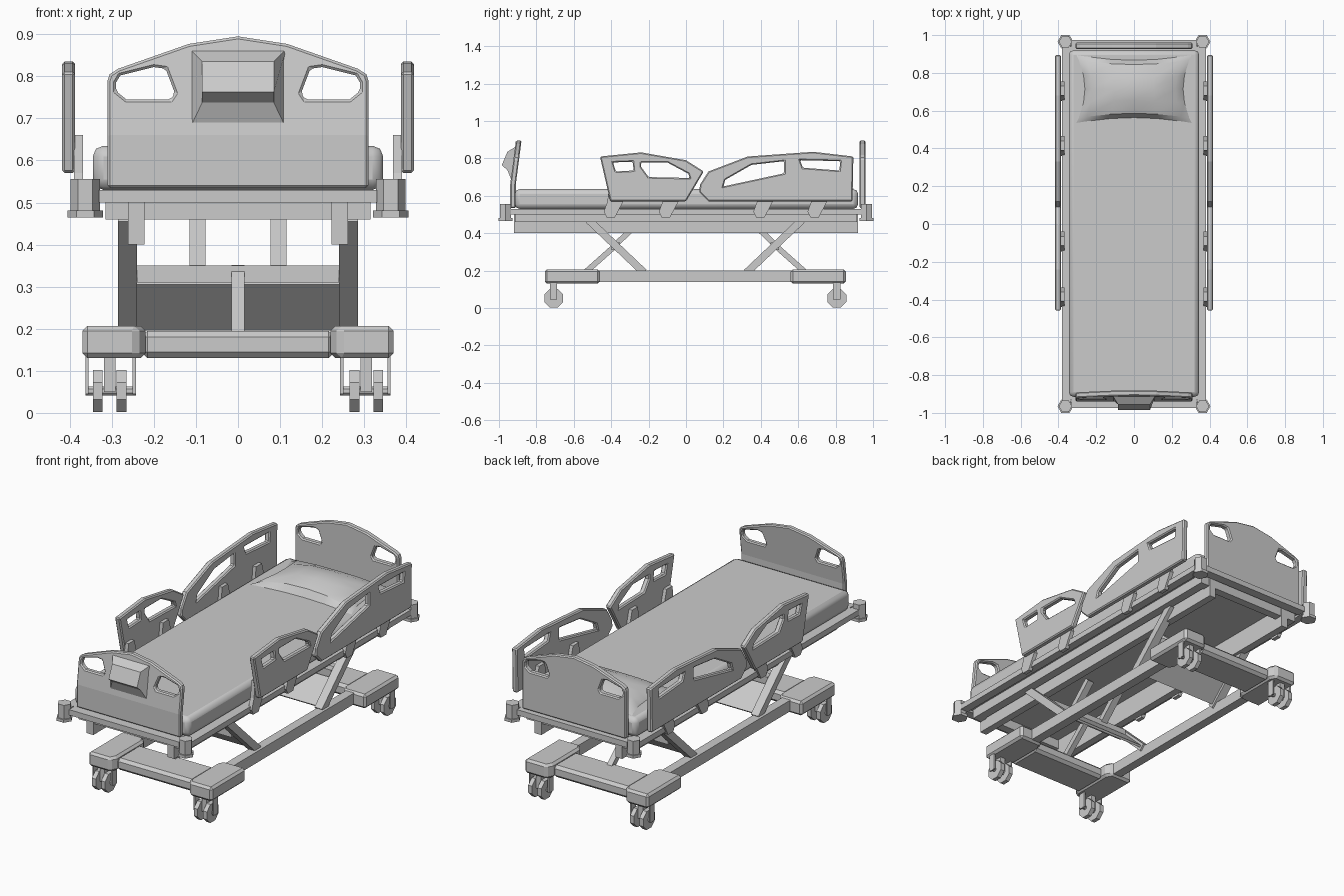
import bpy, bmesh, math
from mathutils import Vector, Matrix

cube = bpy.data.objects.get("Cube")
if cube:
    bpy.data.objects.remove(cube, do_unlink=True)

GREY = (0.6, 0.6, 0.6, 1)
mat = bpy.data.materials.new("light_grey")
mat.use_nodes = True
mat.diffuse_color = GREY
for node in mat.node_tree.nodes:
    if node.type == 'BSDF_PRINCIPLED':
        node.inputs["Base Color"].default_value = GREY

SIDES = (("right", -1), ("left", 1))


def finish(bm, name, bevel=0, segments=1, smooth=False):
    bmesh.ops.recalc_face_normals(bm, faces=bm.faces)
    mesh = bpy.data.meshes.new(name)
    bm.to_mesh(mesh)
    bm.free()
    obj = bpy.data.objects.new(name, mesh)
    bpy.context.collection.objects.link(obj)
    mesh.materials.append(mat)
    if bevel:
        mod = obj.modifiers.new("edge", 'BEVEL')
        mod.width, mod.segments = bevel, segments
        mod.limit_method, mod.angle_limit = 'ANGLE', math.radians(50)
        mod.loop_slide = False
    if smooth:
        for o in bpy.context.selected_objects:
            o.select_set(False)
        obj.select_set(True)
        bpy.context.view_layer.objects.active = obj
        bpy.ops.object.shade_smooth_by_angle(angle=math.radians(35))
    return obj


def box(name, x, y, z, **kw):
    """Box from (low, high) ranges."""
    bm = bmesh.new()
    size = [b - a for a, b in (x, y, z)]
    mid = [(a + b) / 2 for a, b in (x, y, z)]
    bmesh.ops.create_cube(bm, size=1, matrix=Matrix.Translation(mid) @ Matrix.Diagonal((*size, 1)))
    return finish(bm, name, **kw)


def beam(name, x, p, q, thick):
    """Slanted bar spanning an x range, running from p to q in (y, z)."""
    a, b = Vector(p), Vector(q)
    d = (b - a).normalized() * thick / 2
    n = Vector((-d.y, d.x))
    return sheet(name, [[a + n, b + n, b - n, a - n]], x, 'x')


def sheet(name, loops, span, axis, bend=None, **kw):
    """Outline with optional holes, extruded over span along an axis."""
    bm = bmesh.new()
    place = {'x': lambda u, v, w: (w, u, v), 'y': lambda u, v, w: (u, w, v),
             'z': lambda u, v, w: (u, v, w)}[axis]
    edges = []
    for loop in loops:
        vs = [bm.verts.new(place(u, v, span[0])) for u, v in loop]
        edges += [bm.edges.new((vs[i - 1], vs[i])) for i in range(len(vs))]
    bmesh.ops.triangle_fill(bm, use_beauty=True, edges=edges)
    res = bmesh.ops.extrude_face_region(bm, geom=bm.faces[:])
    top = [g for g in res["geom"] if isinstance(g, bmesh.types.BMVert)]
    bmesh.ops.translate(bm, verts=top, vec=place(0, 0, span[1] - span[0]))
    if bend:
        bmesh.ops.bisect_plane(bm, geom=bm.verts[:] + bm.edges[:] + bm.faces[:],
                               plane_co=(0, 0, bend), plane_no=(0, 0, 1))
        for v in bm.verts:
            v.co.y += max(0, v.co.z - bend) * 0.13
    return finish(bm, name, **kw)


def cylinder(name, r, depth, loc, sides, axis='z', **kw):
    bm = bmesh.new()
    rot = Matrix.Rotation(math.pi / 2, 4, 'Y') if axis == 'x' else Matrix.Identity(4)
    turn = Matrix.Rotation(math.pi / sides if axis == 'x' else math.pi / 2, 4, 'Z')
    bmesh.ops.create_cone(bm, cap_ends=True, segments=sides, radius1=r, radius2=r, depth=depth,
                          matrix=Matrix.Translation(loc) @ rot @ turn)
    return finish(bm, name, **kw)


# Mattress
box("mattress", (-.345, .345), (-.915, .92), (.53, .635), bevel=.025, segments=2, smooth=True)

# Pillow with pinched sides and a puffed top
bm = bmesh.new()
steps = (-1, -.85, -.4, 0, .4, .85, 1)
rows = []
for v in steps:
    row = []
    for u in steps:
        x = u * (.305 - .045 * (1 - v * v))
        y = .715 + v * (.18 - .028 * (1 - u * u))
        row.append(bm.verts.new((x, y, .637 + .075 * math.sqrt((1 - u * u) * (1 - v * v)))))
    rows.append(row)
for j in range(len(steps) - 1):
    for i in range(len(steps) - 1):
        bm.faces.new((rows[j][i], rows[j][i + 1], rows[j + 1][i + 1], rows[j + 1][i]))
bm.faces.new(rows[0][::-1] + [r[0] for r in rows[1:]] + rows[-1][1:] + [r[-1] for r in rows[-2:0:-1]])
finish(bm, "pillow", smooth=True)

# Deck and its frame
box("deck", (-.36, .36), (-.93, .94), (.512, .53))
for end, s in (("foot", -1), ("head", 1)):
    box(end + "_frame_bar", (-.33, .33), sorted((s * .925, s * .975)), (.5, .53))
    box(end + "_cross_beam", (-.315, .315), sorted((s * .87, s * .915)), (.46, .51))
for side, s in SIDES:
    box(side + "_frame_bar", sorted((s * .335, s * .38)), (-.95, .95), (.5, .53))
    box(side + "_outer_beam", sorted((s * .268, s * .315)), (-.89, .915), (.46, .512))
    box(side + "_main_beam", sorted((s * .222, s * .262)), (-.92, .92), (.4, .512))
    for end, t in (("foot", -.965), ("head", .965)):
        cylinder(f"{end}_{side}_bumper_base", .042, .016, (s * .363, t, .473), 6)
        cylinder(f"{end}_{side}_bumper", .035, .075, (s * .363, t, .518), 6)

# Head and foot boards with hand holes
half = [(.31, .535), (.31, .79), (.305, .805), (.285, .818), (.117, .877)]
outline = half + [(0, .895)] + [(-x, z) for x, z in half[::-1]]
grip = [(.29, .785), (.28, .802), (.2, .822), (.172, .818), (.15, .76), (.16, .745),
        (.265, .745), (.29, .765)]
holes = [grip, [(-x, z) for x, z in grip]]
sheet("headboard", [outline] + holes, (.927, .96), 'y', bevel=.006)
sheet("footboard", [outline] + holes, (-.94, -.91), 'y', bend=.66, bevel=.006)

# Control console on the foot board
bm = bmesh.new()
section = [(.115, -.93, .675), (.085, -.955, .738), (.085, -.985, .763),
           (.085, -.955, .835), (.115, -.905, .866)]
lefts = [bm.verts.new((x, y, z)) for x, y, z in section]
rights = [bm.verts.new((-x, y, z)) for x, y, z in section]
for i in range(len(section)):
    bm.faces.new((lefts[i - 1], lefts[i], rights[i], rights[i - 1]))
bm.faces.new(lefts)
bm.faces.new(rights[::-1])
finish(bm, "control_console")

# Side guards with openings, and their brackets
foot_guard = [
    [(-.46, .81), (-.24, .832), (0, .79), (.095, .73), (0, .57), (-.405, .57)],
    [(-.39, .778), (-.285, .782), (-.28, .735), (-.375, .73)],
    [(-.24, .778), (-.1, .778), (.012, .718), (.02, .695), (-.2, .7), (-.24, .755)]]
head_guard = [
    [(.07, .62), (.075, .66), (.12, .73), (.33, .81), (.68, .835), (.895, .81), (.89, .57), (.12, .57)],
    [(.2, .65), (.21, .685), (.35, .765), (.525, .785), (.525, .72)],
    [(.61, .79), (.825, .785), (.82, .735), (.625, .75)]]
bracket = [(-.05, .515), (-.035, .485), (.01, .485), (.055, .57), (.03, .66), (-.02, .66), (-.03, .57)]
for side, s in SIDES:
    span = sorted((s * .387, s * .418))
    sheet(side + "_foot_guard", foot_guard, span, 'x', bevel=.006)
    sheet(side + "_head_guard", head_guard, span, 'x', bevel=.006)
    for i, c in enumerate((-.39, -.095, .41, .7)):
        sheet(f"{side}_guard_bracket_{i + 1}", [[(c + y, z) for y, z in bracket]],
              sorted((s * .368, s * .39)), 'x')

# Scissor lifts, mirrored about the base centre
MID = .05
for end, t in (("foot", -1), ("head", 1)):
    def at(d, z):
        return (MID + t * d, z)
    for side, s in SIDES:
        beam(f"{end}_{side}_outer_arm", sorted((s * .24, s * .285)), at(.57, .47), at(.275, .19), .04)
        beam(f"{end}_{side}_inner_arm", sorted((s * .077, s * .115)), at(.43, .335), at(.29, .47), .03)
    beam(end + "_lift_panel", (-.24, .24), at(.4, .31), at(.285, .2), .012)
    beam(end + "_centre_arm", (-.015, .015), at(.6, .18), at(.42, .34), .03)
    y, z = at(.425, .33)
    box(end + "_lift_crossbar", (-.24, .24), (y - .022, y + .022), (z - .02, z + .02))

# Wheeled base
block = [(.37, .51), (.37, .805), (.24, .805), (.22, .77), (.22, .545), (.24, .51)]
for side, s in SIDES:
    box(side + "_base_rail", sorted((s * .25, s * .3)), (-.5, .6), (.14, .2))
for end, t in (("foot", -1), ("head", 1)):
    box(end + "_base_beam", (-.23, .23), sorted((MID + t * .57, MID + t * .765)), (.13, .195), bevel=.015)
    for side, s in SIDES:
        sheet(f"{end}_{side}_base_block", [[(s * x, MID + t * y) for x, y in block]],
              (.13, .207), 'z', bevel=.012)
        # Twin-wheel caster
        name, y = f"{end}_{side}_caster", MID + t * .757
        for i, x in enumerate((.277, .333)):
            cylinder(f"{name}_wheel_{i + 1}", .054, .023, (s * x, y, .052), 8, 'x')
        cylinder(name + "_axle", .011, .12, (s * .303, y, .052), 8, 'x')
        for i, x in enumerate((.247, .359)):
            box(f"{name}_fork_{i + 1}", (s * x - .004, s * x + .004), (y - .02, y + .018), (.045, .135))
        box(name + "_stem", (s * .305 - .014, s * .305 + .014), (y - .018, y + .018), (.05, .135))
